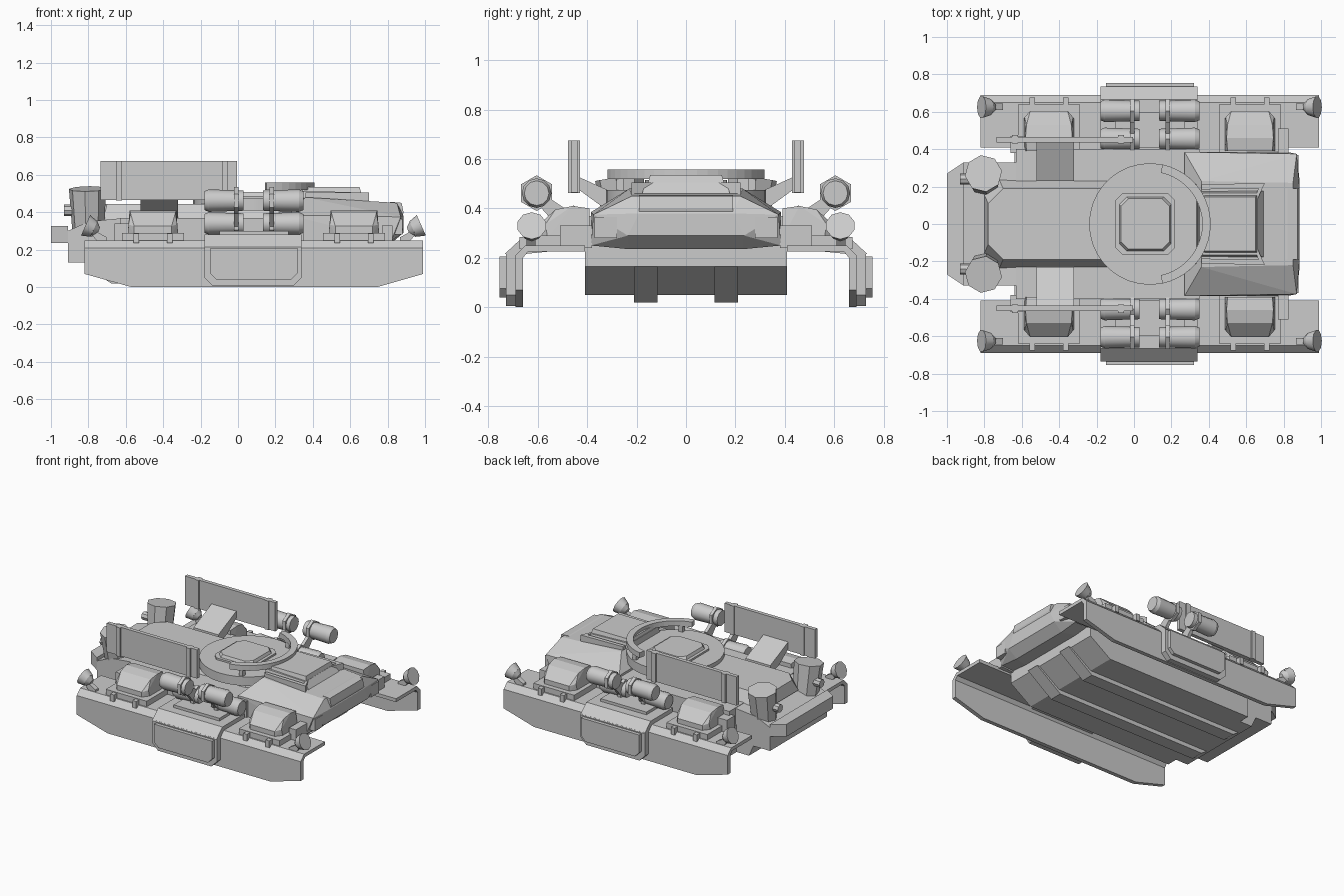
import bpy, bmesh, math
from mathutils import Matrix, Vector

if "Cube" in bpy.data.objects:
    bpy.data.objects.remove(bpy.data.objects["Cube"])


def finish(name, bm, mirror=False):
    bmesh.ops.recalc_face_normals(bm, faces=bm.faces)
    me = bpy.data.meshes.new(name)
    bm.to_mesh(me)
    bm.free()
    ob = bpy.data.objects.new(name, me)
    bpy.context.collection.objects.link(ob)
    if mirror:
        m = ob.modifiers.new("mirror", 'MIRROR')
        m.use_axis = (False, True, False)
    return ob


def convex(name, pts, mirror=False, both=False):
    """Convex solid; both=True adds the y-mirrored points to the same solid."""
    bm = bmesh.new()
    if both:
        pts = pts + [(x, -y, z) for x, y, z in pts]
    for p in pts:
        bm.verts.new(p)
    bmesh.ops.convex_hull(bm, input=bm.verts)
    bmesh.ops.dissolve_limit(bm, angle_limit=0.01, verts=bm.verts, edges=bm.edges)
    return finish(name, bm, mirror)


def box(name, x0, x1, y0, y1, z0, z1, mirror=False):
    return convex(name, [(x, y, z) for x in (x0, x1) for y in (y0, y1) for z in (z0, z1)], mirror)


def extrude(name, pts, vec, mirror=False):
    bm = bmesh.new()
    f = bm.faces.new([bm.verts.new(p) for p in pts])
    g = bmesh.ops.extrude_face_region(bm, geom=[f])
    bmesh.ops.translate(bm, vec=vec, verts=[v for v in g['geom'] if isinstance(v, bmesh.types.BMVert)])
    return finish(name, bm, mirror)


def cone(name, a, b, r0, r1, n, mirror=False, smooth=False):
    a, b = Vector(a), Vector(b)
    bm = bmesh.new()
    m = Matrix.Translation((a + b) / 2) @ (b - a).to_track_quat('Z', 'Y').to_matrix().to_4x4()
    bmesh.ops.create_cone(bm, cap_ends=True, segments=n, radius1=r0, radius2=r1,
                          depth=(b - a).length, matrix=m)
    ob = finish(name, bm, mirror)
    if smooth:
        bpy.context.view_layer.objects.active = ob
        ob.select_set(True)
        bpy.ops.object.shade_smooth_by_angle(angle=math.radians(35))
        ob.select_set(False)
    return ob


def chamfered(x0, x1, hy, c, z):
    return [(x, y, z) for x, y in ((x0 + c, hy), (x1 - c, hy), (x0, hy - c), (x1, hy - c))]


# Lower hull, narrower tail and underside rails
convex("lower_hull", [(x, .41, z) for x, z in
       ((-.64, .05), (-.64, .25), (.55, .05), (.72, .165), (.72, .25))], both=True)
convex("rear_hull", [(x, .33, z) for x, z in
       ((-.91, .13), (-.91, .30), (-.78, .13), (-.6, .13), (-.6, .37), (-.8, .35))], both=True)
convex("tail_belly", [(x, .33, z) for x, z in
       ((-.78, .14), (-.74, .05), (-.6, .05), (-.6, .14))], both=True)
convex("rear_bumper", [(-.91, .33, z) for z in (.235, .325)] +
       [(-1, .27, z) for z in (.235, .325)], both=True)
convex("hull_rail", [(x, y, z) for y in (.115, .21) for x, z in
       ((-.74, .06), (-.68, .02), (.54, .02), (.74, .165), (.70, .165), (-.7, .1))], mirror=True)

# Upper hull: flat side decks, raised middle plate and wedge nose
convex("upper_hull", [(x, y, z) for x in (-.63, .35) for y, z in ((.40, .25), (.40, .37))], both=True)
convex("rear_deck_plate", chamfered(-.78, .3, .19, .08, .445) + chamfered(-.80, .3, .235, .08, .36), both=True)
convex("nose", [(.27, .385, .25), (.27, .385, .385), (.36, .23, .48), (.82, .385, .25),
       (.87, .375, .375), (.85, .22, .45), (.885, .19, .38), (.885, .235, .29), (.82, .23, .235)], both=True)
box("nose_lamp_box", .80, .88, .28, .37, .28, .365, mirror=True)
convex("nose_plate", [(x, .19, z) for x, z in ((.80, .45), (.82, .455), (.88, .38), (.885, .40), (.875, .45))], both=True)

# Driver hatch with angled guards
convex("driver_hatch_base", [(.33, .18, .45), (.70, .18, .45), (.34, .165, .515), (.66, .165, .505)], both=True)
convex("driver_hatch", [(.34, .155, .50), (.66, .155, .50), (.35, .145, .535), (.65, .145, .535)], both=True)
extrude("hatch_guard", [(.36, .185, .44), (.36, .21, .44), (.70, .22, .44), (.65, .11, .44),
        (.635, .11, .44), (.665, .19, .44)], (0, 0, .065), mirror=True)

# Turret disc, hatch and raised front shield on short posts
C = .085
cone("turret_disc", (C, 0, .41), (C, 0, .475), .325, .325, 36, smooth=True)
convex("turret_hatch_base", chamfered(-.10, .22, .165, .04, .47) + chamfered(-.10, .22, .165, .04, .488), both=True)
convex("turret_hatch", chamfered(-.08, .20, .145, .04, .485) + chamfered(-.07, .19, .135, .04, .508), both=True)
arc = [math.radians(-78 + 156 * i / 20) for i in range(21)]
extrude("turret_shield", [(C + .325 * math.cos(a), .325 * math.sin(a), .52) for a in arc] +
        [(C + .28 * math.cos(a), .28 * math.sin(a), .52) for a in reversed(arc)], (0, 0, .038))
for a in (.35, 1.1):
    px, py = C + .30 * math.cos(a), .30 * math.sin(a)
    box("shield_post", px - .015, px + .015, py - .015, py + .015, .46, .53, mirror=True)

# Side skirts: bent sheet trimmed at the lower corners
sheet = [(.41, .25), (.65, .25), (.69, .21), (.69, 0), (.66, 0), (.66, .20), (.64, .225), (.41, .225)]
skirt = extrude("side_skirt", [(-.82, y, z) for y, z in sheet], (1.81, 0, 0))
bm = bmesh.new()
bm.from_mesh(skirt.data)
for co, no in (((-.82, 0, .07), (-.07, 0, -.25)), ((.99, 0, .07), (.07, 0, -.245))):
    cut = bmesh.ops.bisect_plane(bm, geom=bm.verts[:] + bm.edges[:] + bm.faces[:],
                                 plane_co=co, plane_no=no, clear_outer=True)
    bmesh.ops.holes_fill(bm, edges=[e for e in bm.edges if e.is_boundary])
bm.to_mesh(skirt.data)
bm.free()
skirt.modifiers.new("mirror", 'MIRROR').use_axis = (False, True, False)

# Central side door with raised panel
convex("side_door_top", [(x, y, z) for x in (-.18, .34) for y, z in
       ((.41, .24), (.41, .28), (.665, .28), (.735, .215), (.66, .215))], mirror=True)


def door(x0, x1, z0, z1, c, y):
    return [(x0, y, z1), (x1, y, z1), (x1, y, z0 + c), (x1 - c, y, z0), (x0 + c, y, z0), (x0, y, z0 + c)]


extrude("side_door", door(-.18, .34, .005, .22, .045, .68), (0, .05, 0), mirror=True)
extrude("side_door_panel", door(-.15, .32, .04, .205, .035, .725), (0, .03, 0), mirror=True)

# Fender stowage humps, hinges and small boxes
for n, x in enumerate((-.455, .62)):
    box(f"hump_base_{n}", x - .165, x + .165, .385, .64, .24, .29, mirror=True)
    convex(f"hump_{n}", [(x + s * w, y, z) for s in (-1, 1) for w, y, z in
           ((.135, .39, .28), (.135, .56, .28), (.10, .605, .28), (.10, .605, .325), (.13, .57, .335),
            (.12, .39, .40), (.125, .46, .41), (.12, .53, .395))], mirror=True)
    for s in (-.09, .09):
        box(f"hinge_{n}", x + s - .015, x + s + .015, .63, .675, .235, .285, mirror=True)
box("rear_fender_box", -.66, -.58, .38, .47, .24, .34, mirror=True)
box("front_fender_box", .77, .825, .38, .51, .24, .33, mirror=True)

# Canister launchers: upper outer and lower inner pairs
for n, (x0, x1, ring) in enumerate(((-.18, .03, -.01), (.35, .135, .18))):
    for level, y, z in (("upper", .605, .462), ("lower", .455, .34)):
        d = .012 if x1 > x0 else -.012
        cone(f"{level}_canister_{n}", (x0 + 2 * d, y, z), (x1, y, z), .06, .054, 12, True, True)
        cone(f"{level}_canister_cap_{n}", (x0, y, z), (x0 + 2 * d, y, z), .05, .06, 12, True, True)
        cone(f"{level}_canister_collar_{n}", (ring - d, y, z), (ring + d, y, z), .072, .072, 6, True)
    convex(f"canister_strut_{n}", [(ring + s, y, z) for s in (-.012, .012) for y, z in
           ((.42, .27), (.47, .27), (.58, .46), (.62, .44), (.40, .34))], mirror=True)
box("canister_base", -.10, .27, .41, .60, .27, .30, mirror=True)

# Side screens carried on sloping arms
box("side_screen", -.735, -.005, .437, .465, .465, .675, mirror=True)
for x in (-.635, -.07):
    box("screen_strap", x - .016, x + .016, .43, .477, .463, .675, mirror=True)
convex("screen_arm", [(x, y, z) for x in (-.52, -.32) for y, z in
       ((.23, .37), (.23, .435), (.44, .53), (.44, .48), (.33, .40))], mirror=True)

# Rear drums leaning outward
cone("rear_drum", (-.80, .235, .28), (-.805, .27, .525), .085, .10, 8, mirror=True)
cone("drum_knob", (-.93, .24, .41), (-.85, .24, .41), .03, .03, 8, mirror=True)

# Corner lamps with stalks
for n, (x, s) in enumerate(((-.80, -1), (.965, 1))):
    cone(f"lamp_back_{n}", (x - s * .055, .625, .30), (x - s * .03, .625, .31), .02, .045, 10, True, True)
    cone(f"lamp_{n}", (x - s * .03, .625, .31), (x + s * .015, .625, .33), .045, .06, 10, True, True)
    convex(f"lamp_stalk_{n}", [(x - s * d, y, z) for y in (.61, .645) for d, z in
           ((.10, .24), (.10, .265), (.02, .31), (.01, .29), (.05, .24))], mirror=True)
